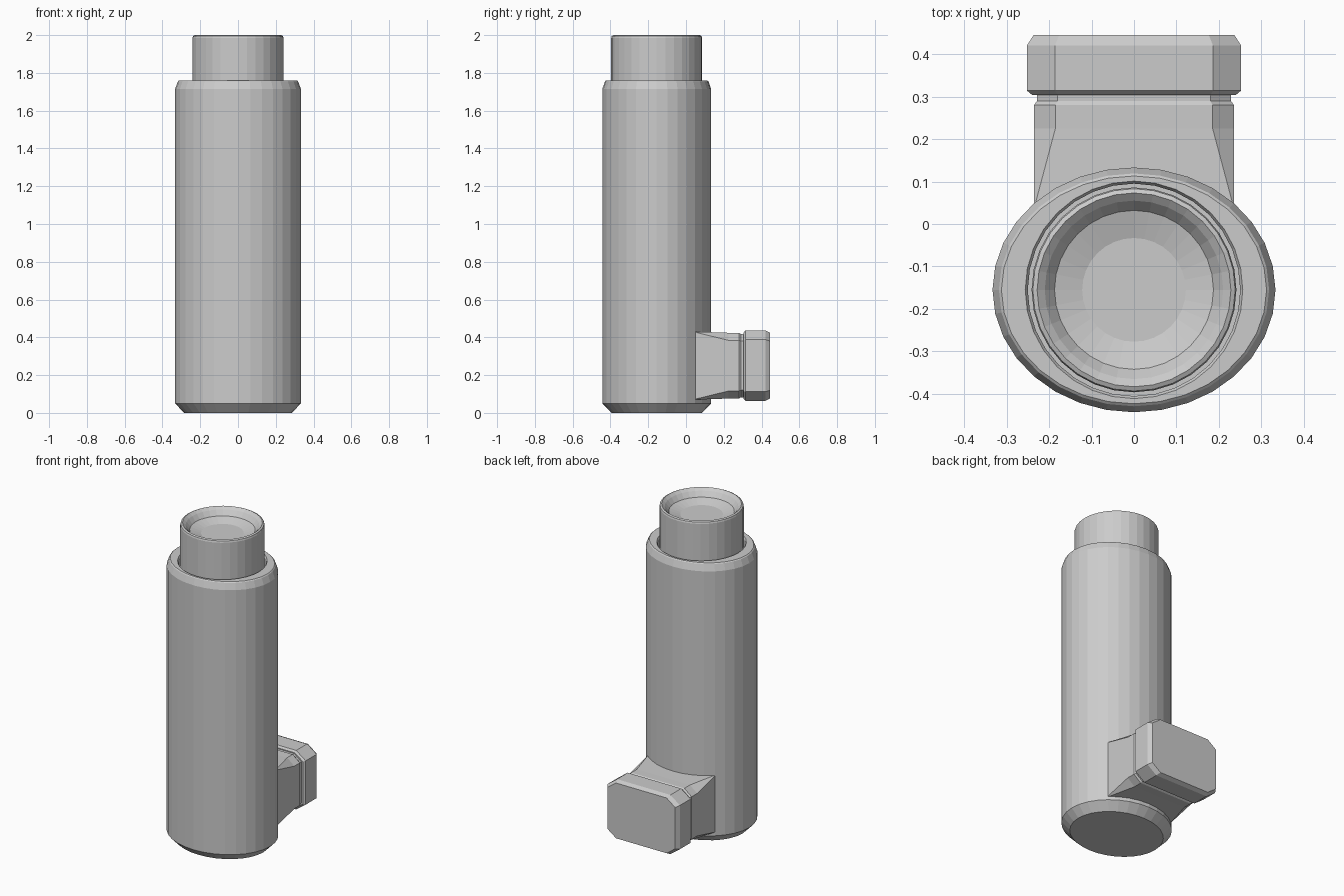
import bpy, bmesh
from math import cos, sin, tau

cube = bpy.data.objects.get("Cube")
if cube:
    bpy.data.objects.remove(cube, do_unlink=True)

grey = bpy.data.materials.new("plain grey")
grey.use_nodes = True
grey.diffuse_color = (0.6, 0.6, 0.6, 1)
grey.node_tree.nodes["Principled BSDF"].inputs["Base Color"].default_value = (0.6, 0.6, 0.6, 1)

CENTRE_Y = -0.155
SIDES = 32


def loft(name, rings):
    """Skin a list of equal-length point rings and cap both ends."""
    bm = bmesh.new()
    loops = [[bm.verts.new(p) for p in ring] for ring in rings]
    for a, b in zip(loops, loops[1:]):
        for i in range(len(a)):
            j = (i + 1) % len(a)
            bm.faces.new((a[i], a[j], b[j], b[i]))
    bm.faces.new(loops[0])
    bm.faces.new(loops[-1])
    bmesh.ops.recalc_face_normals(bm, faces=bm.faces)
    mesh = bpy.data.meshes.new(name)
    bm.to_mesh(mesh)
    bm.free()
    mesh.materials.append(grey)
    obj = bpy.data.objects.new(name, mesh)
    bpy.context.collection.objects.link(obj)
    return obj


def ellipse(rx, ry, z):
    return [(rx * cos(tau * i / SIDES), CENTRE_Y + ry * sin(tau * i / SIDES), z)
            for i in range(SIDES)]


def cut_rectangle(y, half_w, half_h, cut_x, cut_z, mid_z=0.25):
    """Rectangle across y with its four corners cut off."""
    quarter = [(half_w, half_h - cut_z), (half_w - cut_x, half_h)]
    corners = quarter + [(-x, z) for x, z in reversed(quarter)]
    corners += [(-x, -z) for x, z in corners]
    return [(x, y, mid_z + z) for x, z in corners]


# Oval sleeve with bevelled ends and a round socket in its top
loft("sleeve", [ellipse(*r) for r in (
    (0.285, 0.24, 0), (0.333, 0.288, 0.05), (0.333, 0.288, 1.715),
    (0.318, 0.274, 1.755), (0.312, 0.268, 1.76), (0.256, 0.256, 1.76),
    (0.25, 0.25, 1.75), (0.25, 0.25, 1.6))])

# Round canister with a dished top
loft("canister", [ellipse(r, r, z) for r, z in (
    (0.241, 1.595), (0.241, 1.985), (0.238, 1.995), (0.228, 2.0),
    (0.21, 1.985), (0.187, 1.955), (0.122, 1.935))])

# Mouthpiece: square at the sleeve, cut corners at the outer end
loft("mouthpiece", [cut_rectangle(*r) for r in (
    (0.045, 0.235, 0.18, 0.002, 0.002), (0.225, 0.235, 0.174, 0.05, 0.04),
    (0.28, 0.235, 0.174, 0.05, 0.04), (0.29, 0.228, 0.168, 0.048, 0.038),
    (0.32, 0.228, 0.168, 0.048, 0.038))])

# Cap over the mouthpiece
loft("mouthpiece_cap", [cut_rectangle(*r) for r in (
    (0.304, 0.24, 0.174, 0.06, 0.04), (0.314, 0.252, 0.186, 0.066, 0.048),
    (0.42, 0.252, 0.186, 0.066, 0.048), (0.445, 0.236, 0.174, 0.06, 0.044))])
